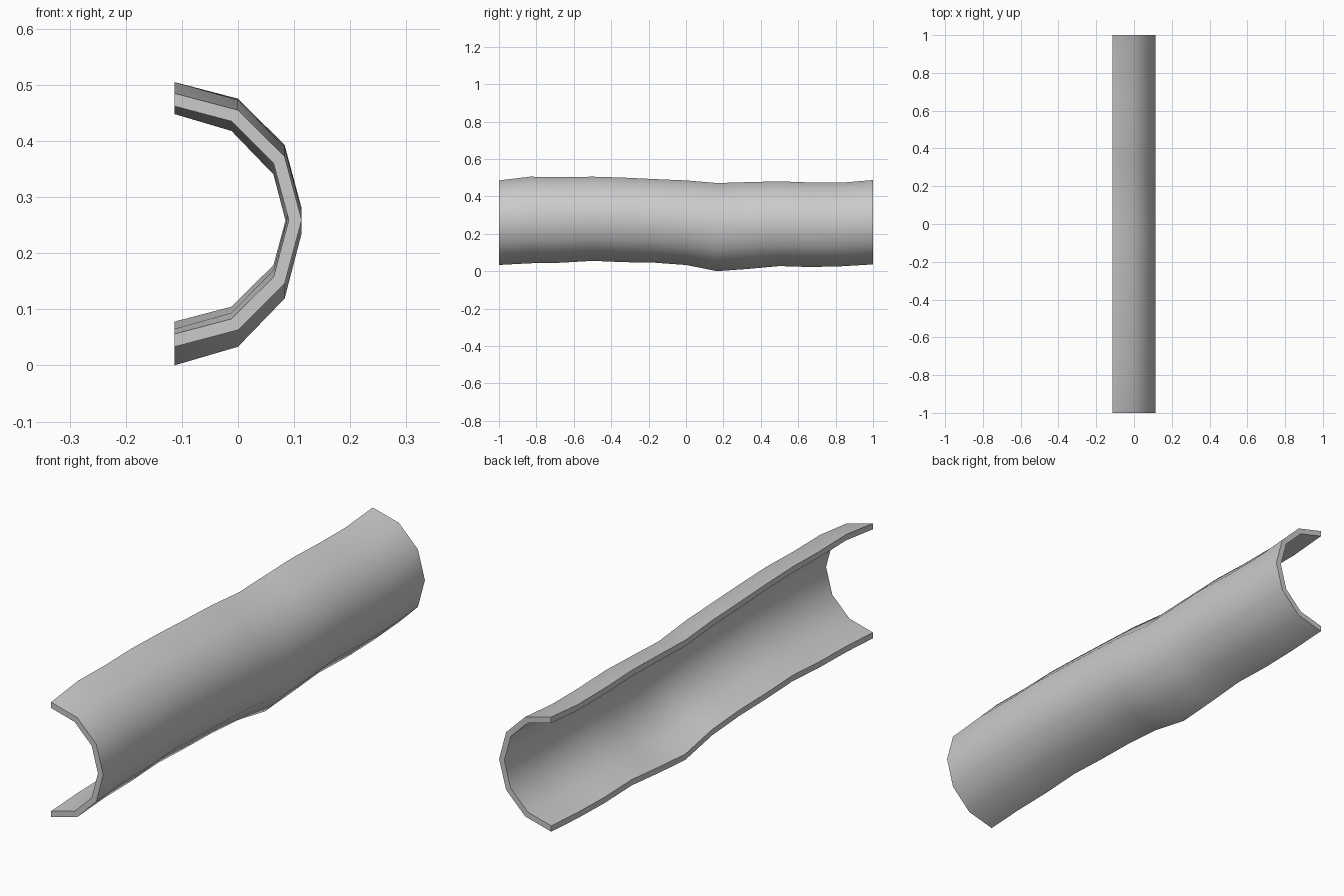
import bpy, bmesh, math

if "Cube" in bpy.data.objects:
    bpy.data.objects.remove(bpy.data.objects["Cube"])

CX, CZ = -0.1135, 0.257          # centre of the half ring
R_OUT, R_IN = 0.227, 0.204
SEGS, STEPS = 6, 12

# vertical wobble of the top and bottom edges along the length
TOP = [0.001, 0.021, 0.018, 0.021, 0.016, 0.008, 0.001,
       -0.013, -0.008, -0.004, -0.010, -0.011, 0.003]
BOTTOM = [0.003, 0.012, 0.015, 0.025, 0.018, 0.015, 0.003,
          -0.030, -0.018, -0.003, -0.008, -0.004, 0.006]

# half ring profile: outer arc top to bottom, then inner arc back
profile = []
for r, order in ((R_OUT, range(SEGS + 1)), (R_IN, range(SEGS, -1, -1))):
    for i in order:
        a = math.pi / 2 - math.pi * i / SEGS
        profile.append((CX + r * math.cos(a), CZ + r * math.sin(a), i / SEGS))

# loft the profile along y
bm = bmesh.new()
rings = []
for k in range(STEPS + 1):
    y = -1 + 2 * k / STEPS
    rings.append([bm.verts.new((x, y, z + TOP[k] * (1 - t) + BOTTOM[k] * t))
                  for x, z, t in profile])
n = len(profile)
for a, b in zip(rings, rings[1:]):
    for i in range(n):
        j = (i + 1) % n
        bm.faces.new((a[i], a[j], b[j], b[i]))

# end caps as quads
for ring in (rings[0], rings[-1]):
    for i in range(SEGS):
        bm.faces.new((ring[i], ring[i + 1], ring[n - 2 - i], ring[n - 1 - i]))
bmesh.ops.recalc_face_normals(bm, faces=bm.faces)

mesh = bpy.data.meshes.new("half_pipe_shell")
bm.to_mesh(mesh)
bm.free()
shell = bpy.data.objects.new("half_pipe_shell", mesh)
bpy.context.collection.objects.link(shell)
bpy.context.view_layer.objects.active = shell
shell.select_set(True)
bpy.ops.object.shade_smooth_by_angle(angle=math.radians(50))
